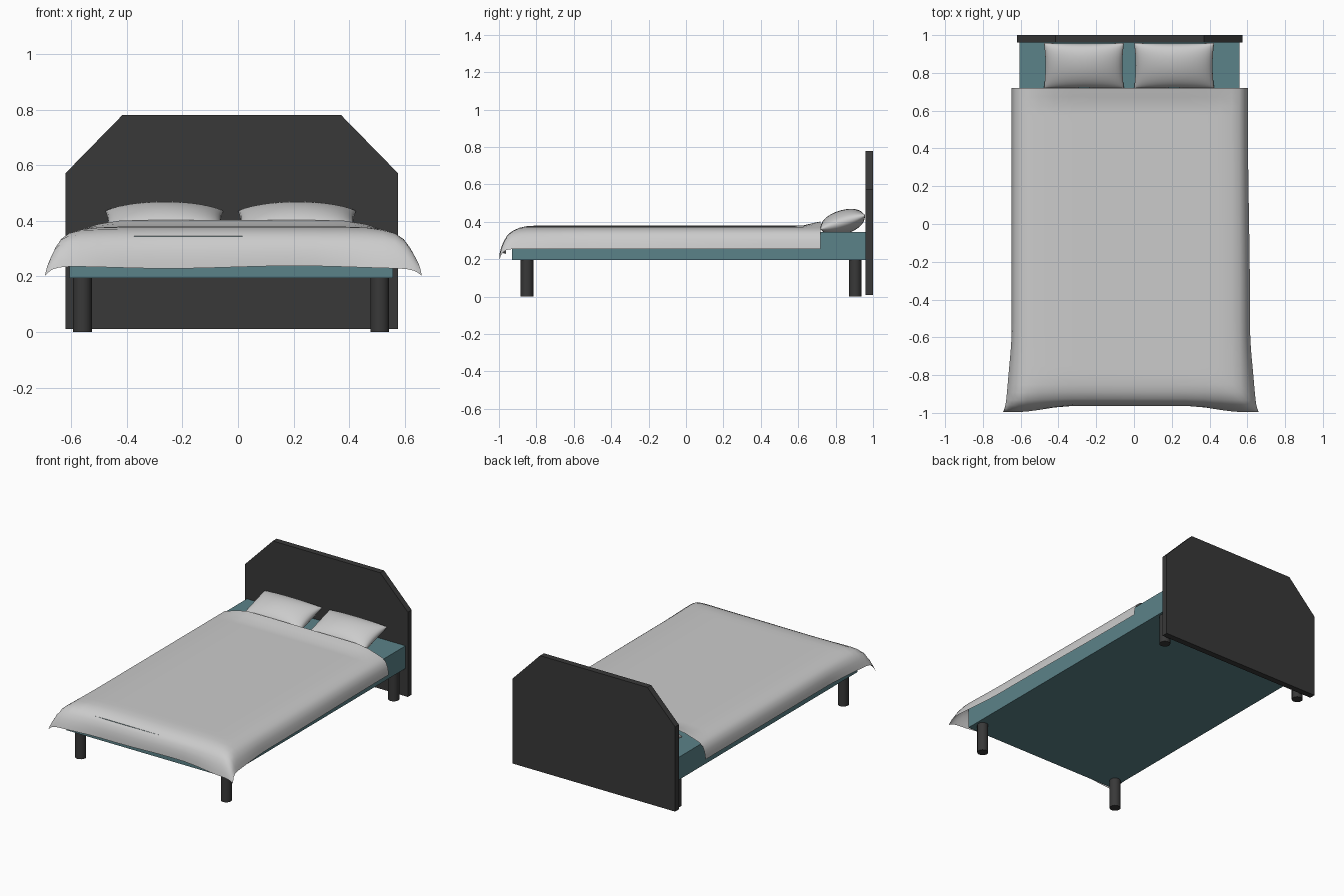
import bpy, bmesh, math
from mathutils import Matrix, Vector

if "Cube" in bpy.data.objects:
    bpy.data.objects.remove(bpy.data.objects["Cube"])

CX = -0.0225  # bed centre line


def material(name, rgb):
    m = bpy.data.materials.new(name)
    m.diffuse_color = (*rgb, 1)
    m.use_nodes = True
    m.node_tree.nodes["Principled BSDF"].inputs["Base Color"].default_value = m.diffuse_color
    return m


def finish(name, bm, mat=None, smooth=None):
    bmesh.ops.recalc_face_normals(bm, faces=bm.faces)
    me = bpy.data.meshes.new(name)
    bm.to_mesh(me)
    bm.free()
    ob = bpy.data.objects.new(name, me)
    bpy.context.collection.objects.link(ob)
    if mat:
        me.materials.append(mat)
    if smooth:
        bpy.ops.object.select_all(action='DESELECT')
        ob.select_set(True)
        bpy.context.view_layer.objects.active = ob
        bpy.ops.object.shade_smooth_by_angle(angle=math.radians(smooth))
    return ob


def sheet(bm, rows):
    vs = [[bm.verts.new(p) for p in r] for r in rows]
    for a, b in zip(vs, vs[1:]):
        for i in range(len(a) - 1):
            bm.faces.new((a[i], a[i + 1], b[i + 1], b[i]))


def step(a, b, x):
    t = max(0, min(1, (x - a) / (b - a)))
    return t * t * (3 - 2 * t)


dark = material("dark wood", (0.04, 0.04, 0.04))
teal = material("teal fabric", (0.105, 0.225, 0.25))

# headboard: chamfered outline extruded in y
bm = bmesh.new()
half = [(0.5975, 0.01), (0.5975, 0.572), (0.394, 0.78)]
outline = half + [(-x, z) for x, z in reversed(half)]
face = bm.faces.new([bm.verts.new((CX + x, 0.96, z)) for x, z in outline])
ext = bmesh.ops.extrude_face_region(bm, geom=[face])
bmesh.ops.translate(bm, vec=(0, 0.04, 0),
                    verts=[g for g in ext["geom"] if isinstance(g, bmesh.types.BMVert)])
finish("headboard", bm, dark)

# mattress block
bm = bmesh.new()
bmesh.ops.create_cube(bm, size=1, matrix=Matrix.Translation((CX - 0.002, 0.015, 0.27))
                      @ Matrix.Diagonal((1.165, 1.89, 0.15, 1)))
finish("mattress", bm, teal)

# legs
for side, x in (("left", -0.56), ("right", 0.51)):
    for end, y in (("front", -0.85), ("back", 0.905)):
        bm = bmesh.new()
        bmesh.ops.create_cone(bm, cap_ends=True, segments=16, radius1=0.034, radius2=0.034,
                              depth=0.2, matrix=Matrix.Translation((x, y, 0.1)))
        finish(f"{end}_{side}_leg", bm, dark, 30)

# blanket: side and foot drape profiles (distance, drop) combined on one grid
side = [(0, 0), (0.1, 0), (0.2, 0), (0.3, 0), (0.4, 0.001), (0.48, 0.004), (0.54, 0.011),
        (0.58, 0.024), (0.605, 0.045), (0.617, 0.075), (0.622, 0.1), (0.625, 0.124)]
foot = [(-0.80, 0), (-0.85, 0.003), (-0.89, 0.012), (-0.925, 0.03), (-0.946, 0.055),
        (-0.957, 0.09), (-0.962, 0.12), (-0.963, 0.147)]
head = [(0.72 - 1.52 * i / 32, 0) for i in range(32)]
across = [(-x, d, -1) for x, d in reversed(side[1:])] + [(x, d, 1) for x, d in side]
rows = []
for y, dy in head + foot:
    row = []
    for x, dx, s in across:
        a, b = dx / 0.124, dy / 0.147
        flare = a * step(-0.55, -0.95, y)
        drop = (dx ** 3 + dy ** 3) ** (1 / 3)
        # lifted head edge where the cover rests on the pillows
        lift = 0.022 * step(0.62, 0.72, y) * (1 - step(0.42, 0.55, abs(x)))
        px = CX + x + s * (0.025 * flare + 0.022 * a * b)
        if s > 0:
            px += 0.012 * a * step(0.6, -0.5, y)
        py = y - 0.033 * b * step(0.3, 0.6, abs(x))
        hem = 0.012 * b * math.sin(x * 7) * (1 - a)
        row.append((px, py, 0.38 - drop + lift - 0.006 * a * b + 0.4 * hem))
    rows.append(row)
bm = bmesh.new()
sheet(bm, rows)
finish("blanket", bm, None, 60)

# pillows: two bulged sheets joined at a pinched seam, leaning on the headboard
N = 20
for name, x in (("left_pillow", -0.265), ("right_pillow", 0.2125)):
    bm = bmesh.new()
    for sgn in (1, -1):
        rows = []
        for j in range(N + 1):
            v = math.sin((j / N - 0.5) * math.pi)
            row = []
            for i in range(N + 1):
                u = math.sin((i / N - 0.5) * math.pi)
                bulge = max(0, (1 - u * u) * (1 - v * v)) ** 0.45
                row.append(Vector((0.212 * u * (1 - 0.04 * (1 - v * v)),
                                   0.126 * v * (1 - 0.05 * (1 - u * u)),
                                   sgn * 0.064 * bulge)))
            rows.append(row)
        sheet(bm, rows)
    bmesh.ops.remove_doubles(bm, verts=bm.verts, dist=0.0002)
    bmesh.ops.transform(bm, verts=bm.verts, matrix=Matrix.Translation((x, 0.838, 0.398))
                        @ Matrix.Rotation(math.radians(17), 4, 'X'))
    finish(name, bm, None, 70)
